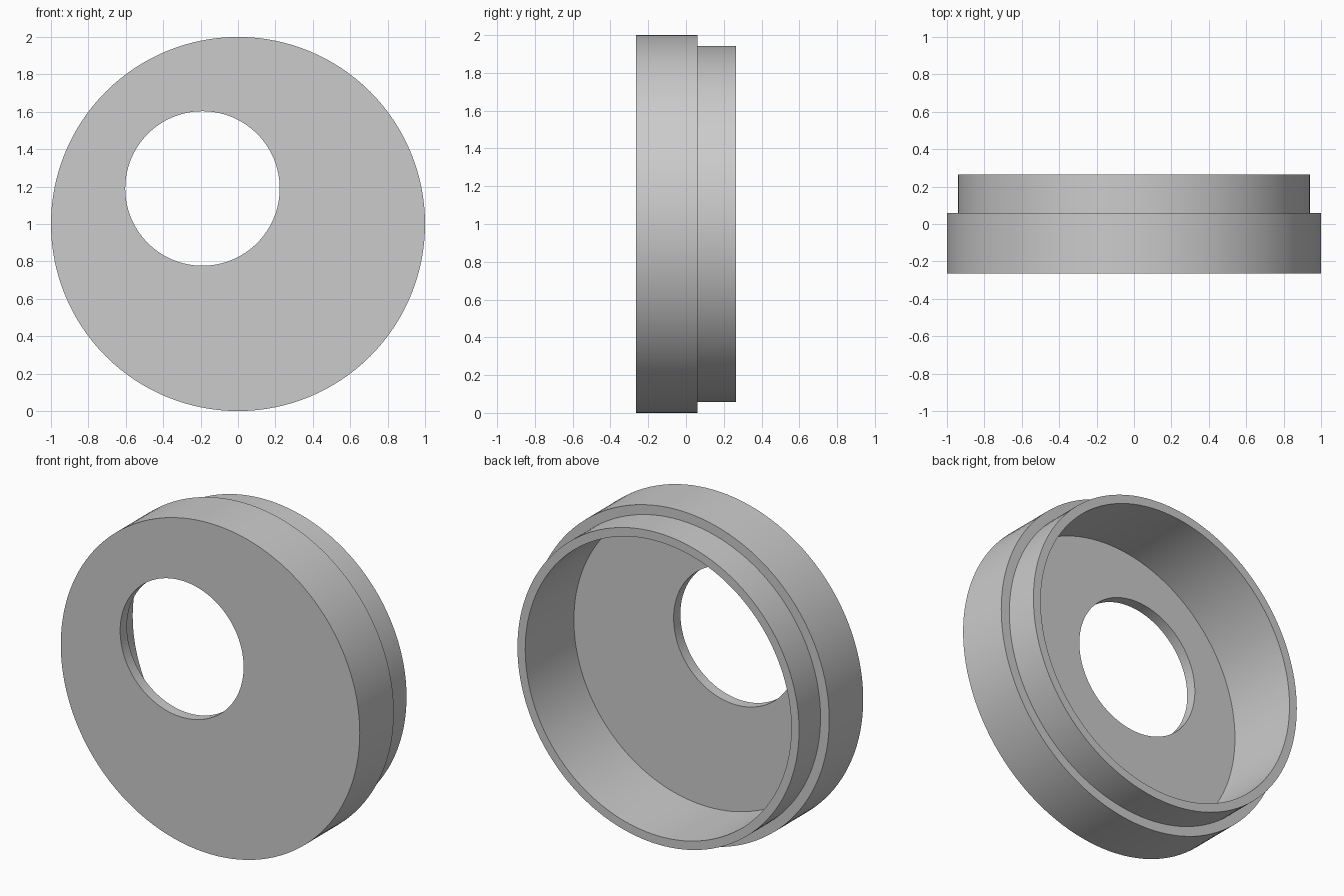
import bpy, math

if "Cube" in bpy.data.objects:
    bpy.data.objects.remove(bpy.data.objects["Cube"], do_unlink=True)

SEGMENTS = 128
FRONT, FLOOR, STEP, BACK = -0.265, -0.2, 0.06, 0.265

grey = bpy.data.materials.new("plain grey")
grey.use_nodes = True
colour = (0.6, 0.6, 0.6, 1)
grey.diffuse_color = colour
grey.node_tree.nodes["Principled BSDF"].inputs["Base Color"].default_value = colour


def disc(name, radius, y0, y1, x=0, z=1):
    """Cylinder lying along y."""
    bpy.ops.mesh.primitive_cylinder_add(
        vertices=SEGMENTS, radius=radius, depth=y1 - y0,
        location=(x, (y0 + y1) / 2, z), rotation=(math.pi / 2, 0, 0))
    obj = bpy.context.object
    obj.name = name
    obj.data.materials.append(grey)
    return obj


def combine(target, other, operation):
    """Apply a boolean and drop the helper."""
    mod = target.modifiers.new(operation.lower(), "BOOLEAN")
    mod.operation, mod.object, mod.solver = operation, other, "EXACT"
    bpy.ops.object.select_all(action="DESELECT")
    target.select_set(True)
    bpy.context.view_layer.objects.active = target
    bpy.ops.object.modifier_apply(modifier=mod.name)
    bpy.data.objects.remove(other, do_unlink=True)


# Wide front body with the narrower stepped collar behind it
cap = disc("round_cap", 1, FRONT, STEP)
combine(cap, disc("collar", 0.942, FLOOR, BACK), "UNION")

# Open cavity from the back, and the off-centre hole through the front wall
combine(cap, disc("cavity_cutter", 0.89, FLOOR, BACK + 0.2), "DIFFERENCE")
combine(cap, disc("hole_cutter", 0.413, FRONT - 0.2, BACK, x=-0.19, z=1.19), "DIFFERENCE")

bpy.ops.object.shade_smooth_by_angle(angle=math.radians(30))
